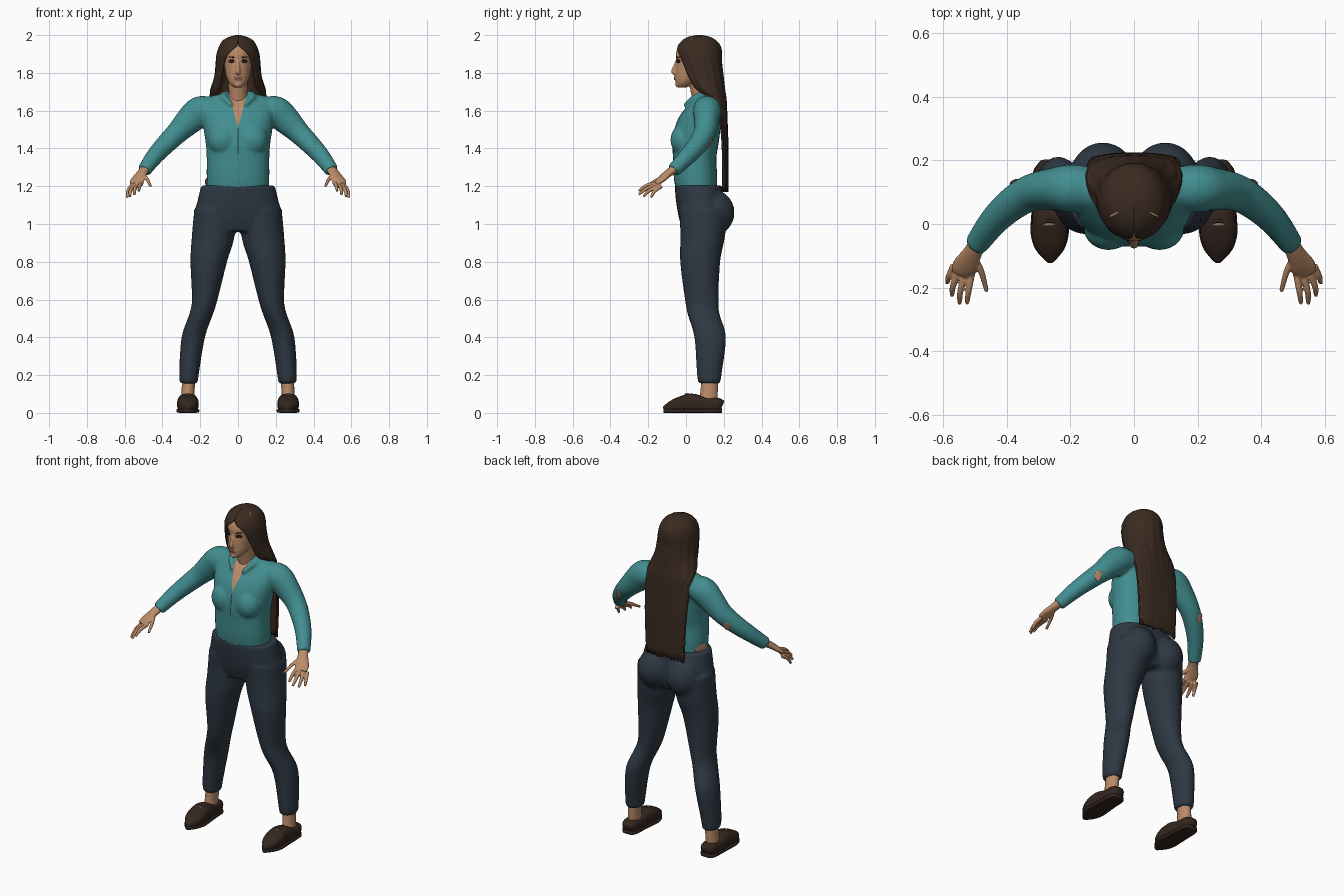
import bpy, bmesh, math, random
from mathutils import Vector, Matrix
from mathutils.bvhtree import BVHTree

random.seed(4)
if "Cube" in bpy.data.objects:
    bpy.data.objects.remove(bpy.data.objects["Cube"])


def material(name, r, g, b):
    m = bpy.data.materials.new(name)
    m.use_nodes = True
    m.diffuse_color = (r, g, b, 1)
    node = next(n for n in m.node_tree.nodes if n.type == 'BSDF_PRINCIPLED')
    node.inputs["Base Color"].default_value = (r, g, b, 1)
    node.inputs["Roughness"].default_value = 0.8
    return m


SKIN = material("skin", .50, .26, .14)
TEAL = material("teal_cloth", .055, .27, .28)
NAVY = material("dark_navy_cloth", .027, .04, .056)
BROWN = material("brown_hair", .043, .024, .015)
LEATHER = material("dark_leather", .034, .019, .013)
LIPS = material("lips", .36, .14, .10)
DARK = material("dark_eye", .012, .008, .006)
WHITE = material("eye_white", .55, .50, .45)
TAN = material("tan_metal", .30, .20, .13)


def smooth_rows(rows, steps=4):
    """Catmull-Rom interpolation of equal-length rows."""
    out = []
    for i in range(len(rows) - 1):
        a, b, c, d = (rows[max(0, min(len(rows) - 1, i + k))] for k in (-1, 0, 1, 2))
        for j in range(steps):
            t = j / steps
            out.append([.5 * (2 * q + (r - p) * t + (2 * p - 5 * q + 4 * r - s) * t ** 2
                              + (3 * q - p - 3 * r + s) * t ** 3)
                        for p, q, r, s in zip(a, b, c, d)])
    return out + [list(rows[-1])]


def tube(bm, rows, side=1, upright=False, power=2, sides=28, floor=None):
    """Closed loft; rows are x, y, z, first radius, second radius."""
    rows = smooth_rows(rows)
    centres = [Vector((side * r[0], r[1], r[2])) for r in rows]
    rings = []
    for i, (c, row) in enumerate(zip(centres, rows)):
        u, v = Vector((1, 0, 0)), Vector((0, 1, 0))
        if not upright:
            t = (centres[min(i + 1, len(rows) - 1)] - centres[max(i - 1, 0)]).normalized()
            u = t.cross(Vector((0, 0, 1))).normalized()
            v = u.cross(t)
        ring = []
        for k in range(sides):
            a = math.tau * k / sides
            ca, sa = math.cos(a), math.sin(a)
            p = c + u * math.copysign(abs(ca) ** (2 / power), ca) * row[3] \
                  + v * math.copysign(abs(sa) ** (2 / power), sa) * row[4]
            if floor is not None:
                p.z = max(p.z, floor)
            ring.append(bm.verts.new(p))
        rings.append(ring)
    for lo, hi in zip(rings, rings[1:]):
        for k in range(sides):
            bm.faces.new((lo[k], lo[(k + 1) % sides], hi[(k + 1) % sides], hi[k]))
    bm.faces.new(rings[0])
    bm.faces.new(rings[-1])


def blob(bm, centre, radii, turn=Matrix()):
    m = Matrix.Translation(centre) @ turn @ Matrix.Diagonal((*radii, 1))
    bmesh.ops.create_uvsphere(bm, u_segments=24, v_segments=14, radius=1, matrix=m)


def finish(name, bm, mats, voxel=0, relax=3):
    """Make an object, optionally fused into one smooth skin."""
    bmesh.ops.recalc_face_normals(bm, faces=bm.faces)
    mesh = bpy.data.meshes.new(name)
    bm.to_mesh(mesh)
    bm.free()
    ob = bpy.data.objects.new(name, mesh)
    bpy.context.collection.objects.link(ob)
    if voxel:
        fuse = ob.modifiers.new("fuse", 'REMESH')
        fuse.mode, fuse.voxel_size = 'VOXEL', voxel
        ease = ob.modifiers.new("ease", 'SMOOTH')
        ease.iterations = relax
        graph = bpy.context.evaluated_depsgraph_get()
        ob.data = bpy.data.meshes.new_from_object(ob.evaluated_get(graph))
        ob.modifiers.clear()
    ob.data.materials.clear()
    for m in mats:
        ob.data.materials.append(m)
    for p in ob.data.polygons:
        p.use_smooth = True
    return ob


def plate(name, target, origin, aim, size, mat, roll=0):
    """Thin oval lying on the target surface where a ray meets it."""
    tree = BVHTree.FromPolygons([v.co for v in target.data.vertices],
                                [p.vertices[:] for p in target.data.polygons])
    hit, normal, _, _ = tree.ray_cast(Vector(origin), Vector(aim))
    if hit is None:
        return
    turn = normal.to_track_quat('Z', 'Y').to_matrix().to_4x4() @ Matrix.Rotation(roll, 4, 'Z')
    bm = bmesh.new()
    blob(bm, hit, (*size, .003), turn)
    finish(name, bm, [mat])


# Trousers: hips, seat and both legs fused
bm = bmesh.new()
tube(bm, [(0, .065, 1.205, .195, .125), (0, .075, 1.12, .215, .128),
          (0, .085, 1.03, .232, .122), (0, .085, .96, .17, .1)], upright=True, power=2.3)
for s in (1, -1):
    blob(bm, (s * .098, .145, 1.06), (.105, .112, .12))
    tube(bm, [(.122, .095, 1.08, .11, .13), (.132, .088, .93, .113, .118),
              (.155, .075, .8, .097, .106), (.176, .083, .6, .068, .089),
              (.196, .094, .52, .063, .085), (.237, .128, .4, .062, .084),
              (.26, .123, .2, .052, .065), (.258, .125, .155, .046, .058)], s, True)
finish("trousers", bm, [NAVY], .011)

# Shirt: torso, bust and sleeves fused
bm = bmesh.new()
tube(bm, [(0, .055, 1.17, .162, .108), (0, .05, 1.25, .166, .115), (0, .046, 1.35, .166, .115),
          (0, .05, 1.42, .17, .122), (0, .06, 1.5, .182, .122), (0, .077, 1.57, .19, .112),
          (0, .1, 1.63, .195, .088), (0, .108, 1.665, .18, .062), (0, .105, 1.685, .11, .045)],
     upright=True, power=2.3)
for s in (1, -1):
    blob(bm, (s * .08, -.015, 1.445), (.078, .067, .085))
    tube(bm, [(.14, .11, 1.605, .07, .066), (.2, .112, 1.597, .075, .08),
              (.255, .11, 1.55, .066, .075), (.32, .1, 1.485, .058, .06),
              (.38, .065, 1.425, .053, .053), (.44, .01, 1.36, .046, .046),
              (.497, -.067, 1.283, .037, .037)], s)
    # Collar roll round the neck, ending in the front opening
    tube(bm, [(0, .145, 1.69, .016, .016), (.06, .115, 1.69, .016, .016),
              (.078, .055, 1.675, .018, .016), (.05, .015, 1.645, .015, .014),
              (.034, -.01, 1.625, .008, .008)], s)
shirt = finish("shirt", bm, [TEAL, SKIN, NAVY], .009, 2)

# Neck opening and placket cut into the shirt front
NECK, SLOPE, SLIT = 1.51, .27, .003
bm = bmesh.new()
bm.from_mesh(shirt.data)
for s in (1, -1):
    for point, normal in (((0, 0, NECK), (s, 0, -SLOPE)), ((s * SLIT, 0, 0), (1, 0, 0))):
        bmesh.ops.bisect_plane(bm, geom=bm.verts[:] + bm.edges[:] + bm.faces[:],
                               plane_co=point, plane_no=normal)
for f in bm.faces:
    c = f.calc_center_median()
    if c.y < .07 and abs(c.x) < (c.z - NECK) * SLOPE:
        f.material_index = 1
    elif c.y < 0 and abs(c.x) < SLIT and 1.37 < c.z <= NECK:
        f.material_index = 2
bm.to_mesh(shirt.data)
bm.free()

# Bare patches at the sides
for s in (1, -1):
    plate("side_patch", shirt, (s * .5, .13, 1.43), (-s, 0, 0), (.02, .03), SKIN)
plate("waist_patch", shirt, (-.5, .08, 1.22), (1, 0, 0), (.045, .025), SKIN)

# Head and neck
bm = bmesh.new()
tube(bm, [(0, .1, 1.58, .06, .055), (0, .085, 1.66, .05, .052),
          (0, .06, 1.78, .05, .052)], upright=True)
tube(bm, [(0, -.02, 1.722, .02, .022), (0, -.008, 1.742, .042, .045), (0, .015, 1.775, .06, .071),
          (0, .04, 1.82, .07, .096), (0, .05, 1.86, .076, .102), (0, .055, 1.9, .077, .109),
          (0, .06, 1.94, .066, .098), (0, .06, 1.97, .035, .05)], upright=True)
tube(bm, [(0, -.05, 1.862, .007, .007), (0, -.06, 1.83, .009, .01),
          (0, -.066, 1.806, .013, .012), (0, -.055, 1.793, .012, .008)])
blob(bm, (0, -.052, 1.772), (.022, .009, .014))
blob(bm, (0, -.043, 1.737), (.02, .014, .014))
head = finish("head", bm, [SKIN], .005, 2)

# Painted face details
FRONT = (0, 1, 0)
plate("upper_lip", head, (0, -1, 1.777), FRONT, (.021, .005), LIPS)
plate("lower_lip", head, (0, -1, 1.767), FRONT, (.018, .006), LIPS)
for s in (1, -1):
    plate("eye_lash", head, (s * .034, -1, 1.862), FRONT, (.02, .009), DARK)
    plate("eye", head, (s * .034, -1.002, 1.86), FRONT, (.012, .004), WHITE)
    plate("iris", head, (s * .034, -1.002, 1.86), FRONT, (.005, .0055), DARK)
    plate("eyebrow", head, (s * .036, -1, 1.884), FRONT, (.022, .0035), BROWN, s * .1)

# Long hair: open arcs swept from crown to waist; rows are z, y, radii, opening
bm = bmesh.new()
COLS, rings = 80, []
for z, cy, rx, ry, gap in smooth_rows([
        (2, .07, .012, .015, .01), (1.99, .07, .05, .06, .01), (1.97, .07, .082, .092, .01),
        (1.94, .07, .101, .115, .1), (1.9, .07, .113, .122, .52), (1.85, .075, .118, .117, .7),
        (1.78, .09, .125, .11, .8), (1.71, .12, .146, .088, .75), (1.66, .155, .15, .06, 1.15),
        (1.55, .185, .146, .035, 1.45), (1.4, .2, .14, .025, 1.5), (1.18, .202, .13, .023, 1.5)]):
    ring = []
    for k in range(COLS + 1):
        a = gap + (math.tau - 2 * gap) * k / COLS
        wave = 1 + .014 * math.sin(k * math.tau / 7) * min(1, (2 - z) * 5)
        drop = random.uniform(-.012, .012) if z < 1.19 else 0
        ring.append(bm.verts.new((-rx * wave * math.sin(a), cy - ry * wave * math.cos(a), z + drop)))
    rings.append(ring)
for lo, hi in zip(rings, rings[1:]):
    for k in range(COLS):
        bm.faces.new((lo[k], lo[k + 1], hi[k + 1], hi[k]))
bm.faces.new(rings[0])
hair = finish("long_hair", bm, [BROWN])
thick = hair.modifiers.new("thickness", 'SOLIDIFY')
thick.thickness, thick.offset = .014, -1
for s in (1, -1):
    plate("hair_pin", hair, (s * .063, .03, 3), (0, 0, -1), (.004, .02), SKIN)

# Hands, ankles and shoes
FINGERS = {
    "thumb": [(.505, -.1, 1.262), (.48, -.15, 1.235), (.463, -.212, 1.2)],
    "index": [(.51, -.155, 1.217), (.52, -.21, 1.203), (.525, -.25, 1.175)],
    "middle": [(.53, -.155, 1.208), (.546, -.212, 1.186), (.548, -.25, 1.155)],
    "ring": [(.55, -.145, 1.203), (.569, -.195, 1.176), (.572, -.225, 1.145)],
    "little": [(.566, -.13, 1.2), (.582, -.165, 1.175), (.587, -.185, 1.14)]}
SHOE = [(.268, .19, .032, .03, .032), (.268, .165, .04, .046, .04), (.268, .1, .042, .05, .042),
        (.266, .03, .051, .054, .051), (.265, -.03, .043, .057, .043),
        (.264, -.08, .031, .042, .031), (.263, -.12, .021, .008, .012)]
for s, label in ((1, "left"), (-1, "right")):
    bm = bmesh.new()
    tube(bm, [(.485, -.048, 1.3, .027, .025), (.508, -.092, 1.27, .03, .02),
              (.532, -.135, 1.233, .04, .016), (.54, -.158, 1.212, .034, .012)], s)
    for finger in FINGERS.values():
        tube(bm, [(*p, r, r) for p, r in zip(finger, (.011, .01, .007))], s, sides=14)
    finish(label + "_hand", bm, [SKIN], .004, 2)

    bm = bmesh.new()
    tube(bm, [(.267, .115, .05, .036, .05), (.265, .122, .11, .034, .046),
              (.26, .125, .18, .036, .044)], s, True)
    finish(label + "_ankle", bm, [SKIN])

    bm = bmesh.new()
    tube(bm, SHOE, s, power=2.7, floor=.002)
    finish(label + "_shoe", bm, [LEATHER])
    bm = bmesh.new()
    tube(bm, [(x, y, .011, w + .003, .011) for x, y, _, w, _ in SHOE], s, power=5)
    finish(label + "_sole", bm, [LEATHER])

    # Strap over the instep with a small metal bar
    for part, mat, half, y in (("strap", LEATHER, .05, .01), ("buckle", TAN, .022, -.002)):
        bm = bmesh.new()
        tube(bm, [(.266 - half, y, .099 - half * .5, .005, .005), (.266, y, .1, .005, .005),
                  (.266 + half, y, .099 - half * .5, .005, .005)], s, sides=10)
        finish(label + "_" + part, bm, [mat])
